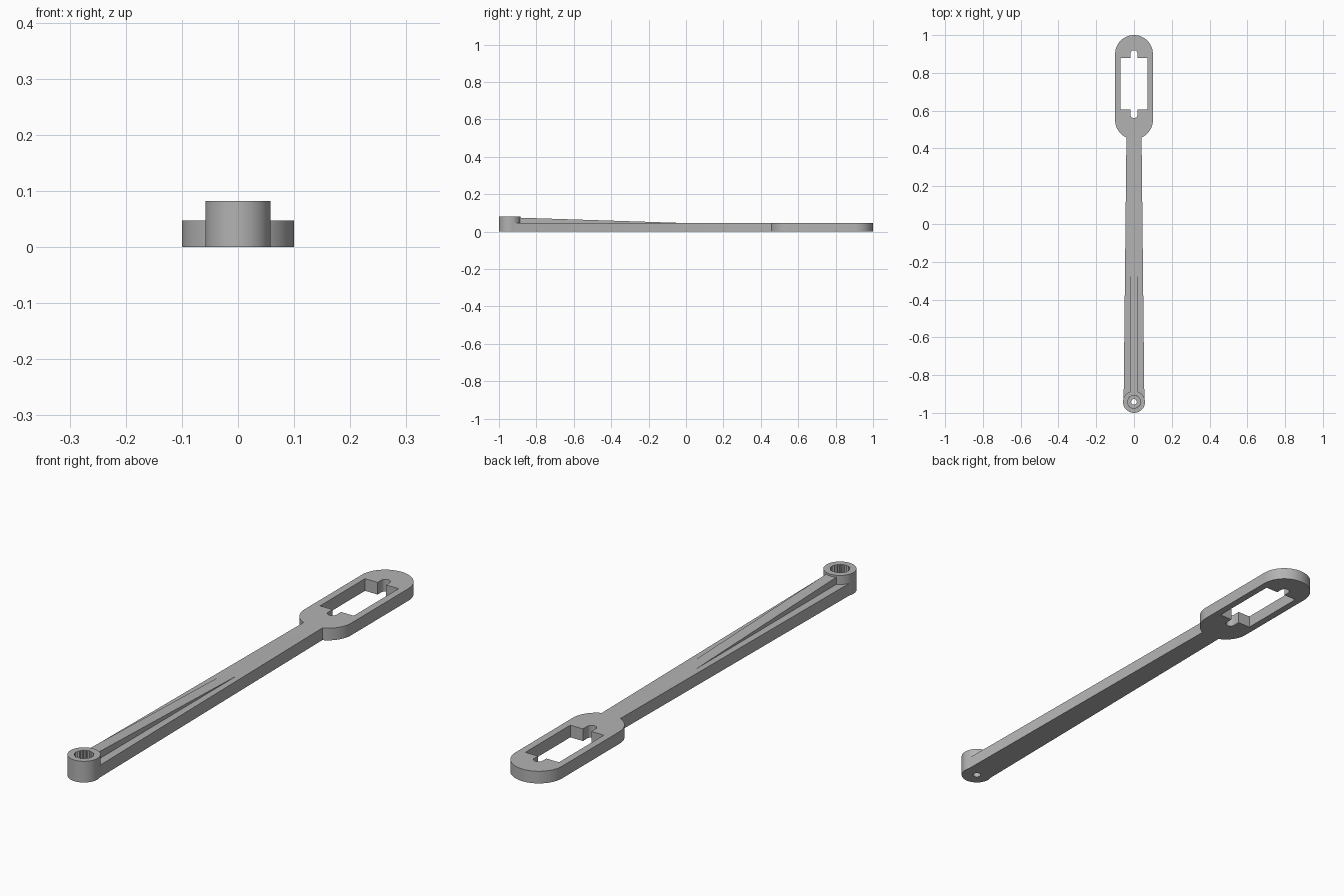
import bpy
import bmesh
from math import sin, cos, pi, radians

cube = bpy.data.objects.get("Cube")
if cube:
    bpy.data.objects.remove(cube)

THICK = 0.047
HUB_Y, HUB_R, HUB_TOP = -0.942, 0.058, 0.082

grey = bpy.data.materials.new("plain grey")
grey.use_nodes = True
grey.diffuse_color = (0.45, 0.45, 0.45, 1)
grey.node_tree.nodes["Principled BSDF"].inputs["Base Color"].default_value = grey.diffuse_color


def arc(cy, r, start, end, steps):
    """Points on an arc centred on x = 0, angles in degrees."""
    angles = [radians(start + (end - start) * i / steps) for i in range(steps + 1)]
    return [(r * cos(a), cy + r * sin(a)) for a in angles]


def prism(name, outline, z0, z1):
    """Extrude a flat counter-clockwise outline from z0 to z1."""
    bm = bmesh.new()
    base = bm.faces.new([bm.verts.new((x, y, z0)) for x, y in outline])
    top = bmesh.ops.extrude_face_region(bm, geom=[base])["geom"]
    for v in top:
        if isinstance(v, bmesh.types.BMVert):
            v.co.z = z1
    bmesh.ops.recalc_face_normals(bm, faces=bm.faces)
    mesh = bpy.data.meshes.new(name)
    bm.to_mesh(mesh)
    bm.free()
    mesh.materials.append(grey)
    obj = bpy.data.objects.new(name, mesh)
    bpy.context.collection.objects.link(obj)
    return obj


def combine(target, tool, operation):
    """Apply an exact boolean and discard the tool."""
    tool.hide_render = True
    bpy.context.view_layer.objects.active = target
    mod = target.modifiers.new(operation.title(), "BOOLEAN")
    mod.operation, mod.solver, mod.object = operation, "EXACT", tool
    bpy.ops.object.modifier_apply(modifier=mod.name)
    bpy.data.objects.remove(tool)


# Flat lever: tapered arm with a long rounded head
lever = prism(
    "lever_arm",
    [(-0.055, HUB_Y), (0.055, HUB_Y)]
    + arc(0.55, 0.1, -66.4, 0, 16)
    + arc(0.9, 0.1, 0, 180, 40)
    + arc(0.55, 0.1, 180, 246.4, 16),
    0, THICK)

# Wedge rib that fades into the top of the arm
rib = prism("rib", [(-0.022, -0.93), (0.022, -0.93), (0.022, 0), (-0.022, 0)],
            0.02, 0.076)
for v in rib.data.vertices:
    if v.co.z > THICK and v.co.y > -0.5:
        v.co.z = THICK - 0.001
combine(lever, rib, "UNION")

# Round hub
combine(lever, prism("hub", arc(HUB_Y, HUB_R, 0, 354, 59), 0, HUB_TOP), "UNION")

# Toothed socket, opening upwards
teeth = 21
socket = []
for i in range(teeth * 2):
    a = pi * i / teeth
    r = 0.036 if i % 2 else 0.032
    socket.append((r * cos(a), HUB_Y + r * sin(a)))
combine(lever, prism("socket_cutter", socket, 0.03, 0.1), "DIFFERENCE")

# Screw hole through the hub floor
combine(lever, prism("screw_cutter", arc(HUB_Y, 0.015, 0, 345, 23), -0.05, 0.06),
        "DIFFERENCE")

# Rectangular window with a round-ended notch at each end
SLOT = 0.018
window = ([(0.072, 0.605), (0.072, 0.88), (SLOT, 0.88)]
          + arc(0.902, SLOT, 0, 180, 12)
          + [(-SLOT, 0.88), (-0.072, 0.88), (-0.072, 0.605), (-SLOT, 0.605)]
          + arc(0.578, SLOT, 180, 360, 12) + [(SLOT, 0.605)])
combine(lever, prism("window_cutter", window, -0.05, 0.1), "DIFFERENCE")

# Smooth curved walls, crisp edges
bpy.ops.object.select_all(action="DESELECT")
lever.select_set(True)
bpy.context.view_layer.objects.active = lever
bpy.ops.object.shade_smooth_by_angle(angle=radians(25))
